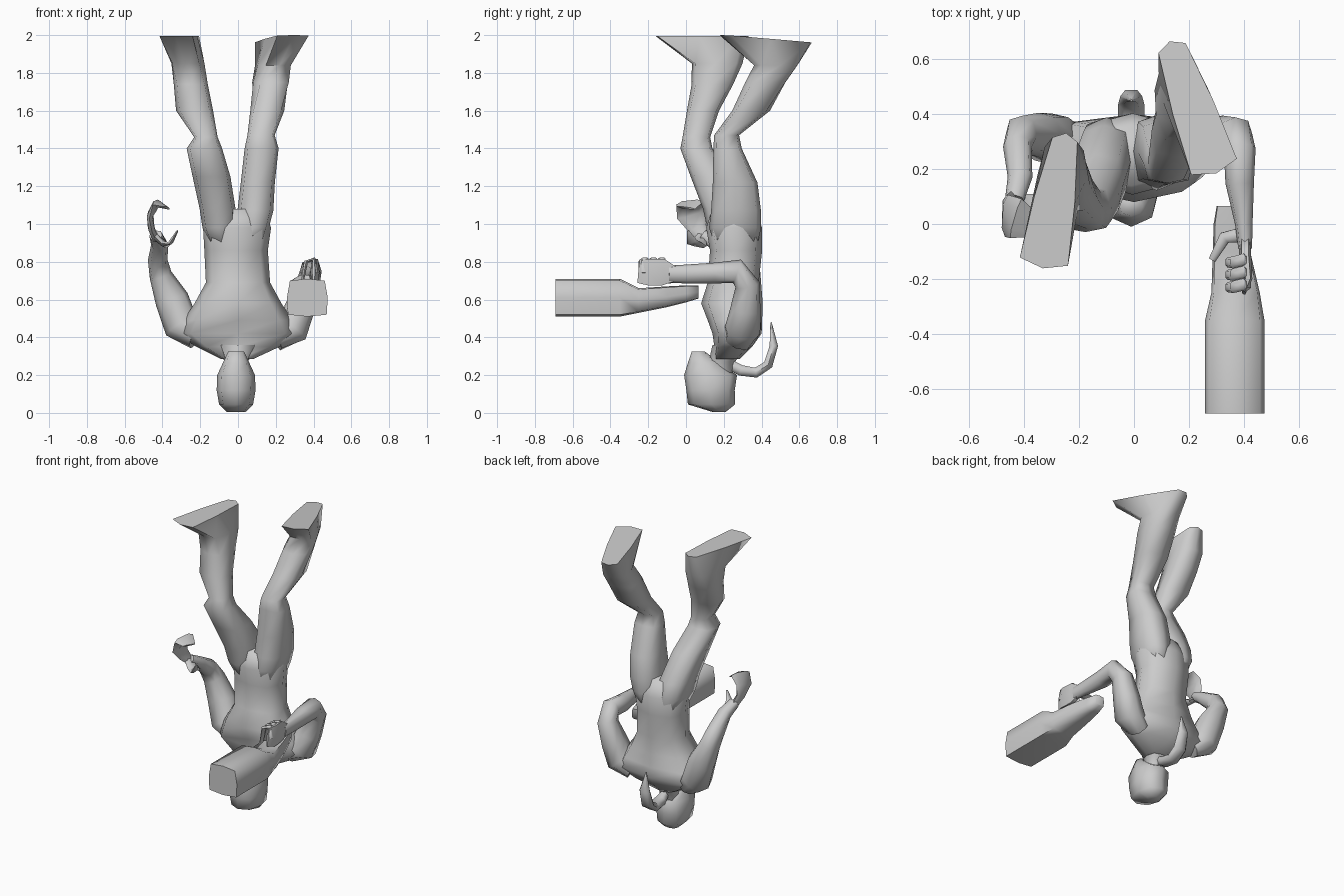
import bpy, bmesh, math
from mathutils import Vector

def loft(name, rings, normal=None, hint=(1, 0, 0), n=8, power=0.8, end_power=None):
    """Skin rings (x, y, z, half_width, half_depth, turn, taper, tilt) into a closed tube."""
    bm = bmesh.new()
    centres = [Vector(r[:3]) for r in rings]
    loops = []
    for i, ring in enumerate(rings):
        r = list(ring) + [0] * (8 - len(ring))
        a, b = max(i - 1, 0), min(i + 1, len(rings) - 1)
        pw = end_power if end_power and i == len(rings) - 1 else power
        t = Vector(normal) if normal else (centres[b] - centres[a]).normalized()
        h = Vector(hint)
        side = (h - t * t.dot(h)).normalized()
        other = t.cross(side)
        ca, sa = math.cos(r[5]), math.sin(r[5])
        loop = []
        for k in range(n):
            ang = 2 * math.pi * k / n
            c, s = round(math.cos(ang), 6), round(math.sin(ang), 6)
            v = math.copysign(abs(s) ** pw, s)
            u = math.copysign(abs(c) ** pw, c) * (1 + r[6] * v)
            u, w = u * r[3], v * r[4]
            loop.append(bm.verts.new(centres[i] + side * (u * ca - w * sa)
                                     + other * (u * sa + w * ca) + t * r[7] * v))
        loops.append(loop)
    for p, q in zip(loops, loops[1:]):
        for k in range(n):
            bm.faces.new((p[k], p[(k + 1) % n], q[(k + 1) % n], q[k]))
    bm.faces.new(loops[0][::-1])
    bm.faces.new(loops[-1])
    bmesh.ops.recalc_face_normals(bm, faces=bm.faces)
    me = bpy.data.meshes.new(name)
    bm.to_mesh(me)
    bm.free()
    ob = bpy.data.objects.new(name, me)
    bpy.context.collection.objects.link(ob)
    return ob

UP = (0, 0, 1)

# Head and neck (the figure stands on its head)
loft("head", [(-.01, .175, .005, .05, .035), (-.01, .135, .045, .09, .125),
              (-.01, .13, .12, .103, .128), (-.01, .13, .2, .1, .14),
              (-.01, .095, .265, .07, .085), (-.01, .065, .325, .042, .035)], UP)
loft("neck", [(-.01, .17, .17, .06, .07), (-.01, .19, .27, .06, .07),
              (0, .23, .36, .12, .09)], UP)

# Hair tail
loft("hair_tail", [(-.01, .225, .26, .02, .03), (-.01, .29, .225, .04, .032),
                   (-.01, .37, .213, .048, .03), (-.01, .435, .255, .048, .028),
                   (-.01, .465, .355, .04, .025), (-.01, .45, .48, .004, .004)], n=6)

# Torso with sloping shoulders
loft("torso", [(-.005, .215, .285, .085, .07), (0, .25, .35, .22, .1),
               (0, .27, .42, .33, .13), (0, .255, .49, .29, .14),
               (0, .235, .58, .23, .155), (0, .25, .69, .17, .135),
               (-.01, .265, .86, .168, .138), (-.005, .255, .98, .18, .148),
               (-.01, .25, 1.08, .15, .11)], UP)

# Legs, flaring into the upturned soles
loft("left_leg", [(-.085, .26, .88, .06, .11), (-.1, .25, .98, .088, .138),
                  (-.108, .225, 1.08, .095, .135),
                  (-.14, .14, 1.25, .1, .115), (-.178, .055, 1.4, .094, .085),
                  (-.17, .055, 1.46, .062, .073),
                  (-.23, .09, 1.6, .098, .085), (-.25, .14, 1.74, .09, .11),
                  (-.265, .165, 1.85, .088, .135, -.1),
                  (-.29, .085, 1.995, .075, .25, -.17, -.35)], UP, power=.6, end_power=.3)
loft("right_leg", [(.07, .265, .88, .06, .11), (.083, .26, .98, .08, .138),
                   (.092, .265, 1.07, .095, .132),
                   (.105, .26, 1.22, .09, .118), (.125, .22, 1.4, .09, .075),
                   (.122, .215, 1.47, .072, .066),
                   (.155, .345, 1.6, .09, .1), (.172, .42, 1.75, .095, .11, .25),
                   (.185, .475, 1.84, .085, .12, .3),
                   (.215, .425, 1.98, .078, .255, .34, -.28, -.02)], UP, power=.6, end_power=.3)

# Left arm with an open, curled hand
loft("left_arm", [(-.22, .28, .4, .06, .08), (-.3, .31, .46, .095, .095),
                  (-.35, .325, .6, .09, .08), (-.41, .325, .73, .06, .07),
                  (-.425, .28, .81, .052, .06), (-.415, .17, .89, .045, .04),
                  (-.435, .09, .94, .035, .03)])
loft("left_fingers", [(-.435, .1, .92, .03, .02), (-.46, .06, .98, .05, .018),
                      (-.465, .03, 1.05, .08, .016), (-.43, .02, 1.11, .075, .018),
                      (-.375, .0, 1.085, .05, .006)], hint=(0, 1, 0), n=6)
loft("left_thumb", [(-.44, .08, .935, .03, .02), (-.385, .07, .89, .045, .016),
                    (-.355, .03, .905, .03, .012), (-.32, .01, .965, .006, .005)],
     hint=(0, 1, 0), n=6)

# Right arm reaching forward
loft("right_arm", [(.2, .28, .39, .06, .08), (.29, .3, .44, .085, .095),
                   (.325, .315, .55, .08, .08), (.37, .325, .68, .063, .065),
                   (.385, .27, .75, .058, .065), (.385, .15, .74, .052, .055),
                   (.4, .0, .735, .032, .05), (.405, -.09, .735, .025, .045)])

# Right hand: palm, three fingers over the grip, thumb
loft("right_palm", [(.405, -.06, .735, .022, .045), (.405, -.12, .745, .022, .078),
                    (.415, -.2, .745, .016, .078), (.4, -.25, .75, .008, .07)], n=6)
for i in range(3):
    y = -.13 - .045 * i
    loft("right_finger_%d" % (i + 1),
         [(.415, y, .74, .022, .012), (.4, y, .815, .022, .012),
          (.36, y - .01, .8, .022, .012), (.34, y - .01, .69, .018, .008)],
         hint=(0, 1, 0), n=6)
loft("right_thumb", [(.39, -.04, .71, .02, .03), (.33, -.05, .71, .02, .025),
                     (.285, -.13, .69, .01, .015)], hint=(0, 0, 1), n=6)

# Heavy club held in the right hand
loft("club", [(.367, -.69, .61, .108, .1, 0, .06), (.367, -.35, .61, .108, .1, 0, .06),
              (.37, -.25, .595, .088, .065), (.355, -.1, .615, .068, .055),
              (.34, 0, .63, .05, .045), (.335, .065, .64, .034, .035)],
     (0, 1, 0), power=.3)

# Soft shading that keeps only the hardest edges
bpy.ops.object.select_all(action='SELECT')
bpy.context.view_layer.objects.active = bpy.data.objects["torso"]
bpy.ops.object.shade_smooth_by_angle(angle=math.radians(75))
